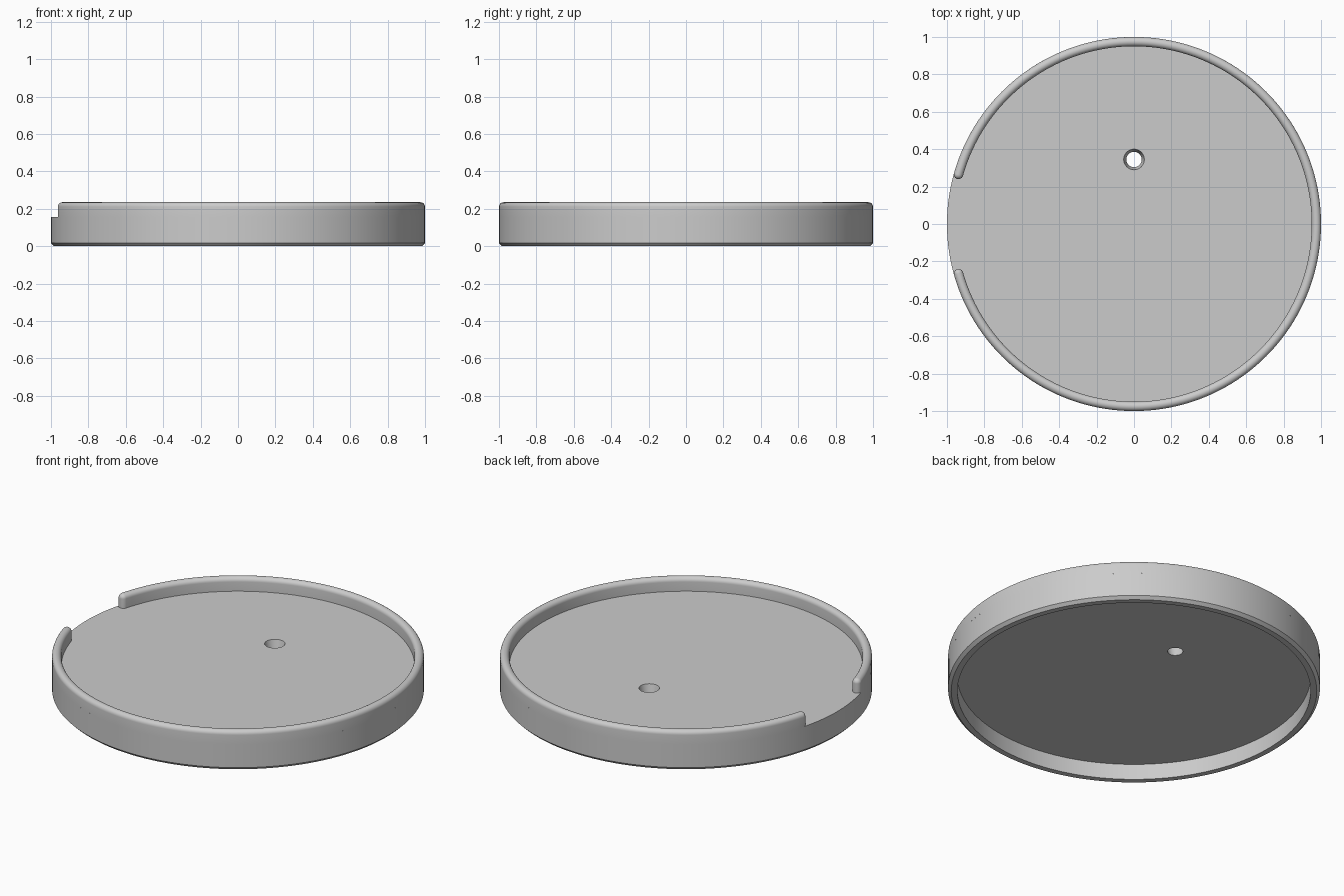
import bpy, bmesh, math

cube = bpy.data.objects.get("Cube")
if cube:
    bpy.data.objects.remove(cube, do_unlink=True)

grey = bpy.data.materials.new("light_grey")
grey.use_nodes = True
grey.diffuse_color = (0.6, 0.6, 0.6, 1)
grey.node_tree.nodes["Principled BSDF"].inputs["Base Color"].default_value = (0.6, 0.6, 0.6, 1)

FLOOR, CEILING, TOP = 0.155, 0.093, 0.235
INNER, HALF = 0.95, 0.025
MID = INNER + HALF


def finish(name, bm):
    bmesh.ops.recalc_face_normals(bm, faces=bm.faces)
    mesh = bpy.data.meshes.new(name)
    bm.to_mesh(mesh)
    bm.free()
    mesh.materials.append(grey)
    obj = bpy.data.objects.new(name, mesh)
    bpy.context.collection.objects.link(obj)
    return obj


def smooth(obj):
    bpy.ops.object.select_all(action='DESELECT')
    obj.select_set(True)
    bpy.context.view_layer.objects.active = obj
    bpy.ops.object.shade_smooth_by_angle(angle=math.radians(30))


# Dish body: floor plate with a skirt that is hollow underneath
def lathe(name, profile, steps):
    bm = bmesh.new()
    rings = []
    for r, z in profile:
        rings.append([bm.verts.new((r * math.cos(math.tau * i / steps),
                                    r * math.sin(math.tau * i / steps), z))
                      for i in range(steps)])
    for a, b in zip(rings, rings[1:]):
        for i in range(steps):
            j = (i + 1) % steps
            bm.faces.new((a[i], a[j], b[j], b[i]))
    bm.faces.new(rings[0])
    bm.faces.new(rings[-1])
    return finish(name, bm)


body = lathe("dish_body", [(1, FLOOR), (1, 0.017), (0.983, 0),
                           (INNER, 0), (INNER, CEILING)], 160)

# Tapered drain hole
bpy.ops.mesh.primitive_cone_add(vertices=40, radius1=0.0385, radius2=0.0575, depth=0.082,
                                location=(0, 0.345, (FLOOR + CEILING) / 2))
cutter = bpy.context.object
cutter.name = "hole_cutter"
cutter.data.materials.append(grey)
cutter.hide_render = True
cutter.hide_set(True)
cut = body.modifiers.new("hole", 'BOOLEAN')
cut.operation = 'DIFFERENCE'
cut.solver = 'EXACT'
cut.object = cutter
bpy.context.view_layer.objects.active = body
bpy.ops.object.modifier_apply(modifier="hole")
bpy.data.objects.remove(cutter, do_unlink=True)
smooth(body)

# Raised rim: rounded wall with rounded ends, open on the right side
gap = math.asin(0.265 / MID)
start, end = -math.pi + gap, math.pi - gap
stations = [(start + (end - start) * i / 150, HALF) for i in range(151)]
caps = [math.pi / 2 * k / 8 for k in range(1, 9)]
for t in caps:
    shift = HALF * math.sin(t) / MID
    width = max(HALF * math.cos(t), 0.0002)
    stations.insert(0, (start - shift, width))
    stations.append((end + shift, width))

bm = bmesh.new()
sections = []
for angle, w in stations:
    arc = [math.pi * k / 14 for k in range(15)]
    outline = [(w, FLOOR)]
    outline += [(w * math.cos(t), TOP - HALF + w * math.sin(t)) for t in arc]
    outline.append((-w, FLOOR))
    sections.append([bm.verts.new(((MID + d) * math.cos(angle),
                                   (MID + d) * math.sin(angle), z)) for d, z in outline])
for a, b in zip(sections, sections[1:]):
    for i in range(len(a) - 1):
        bm.faces.new((a[i], a[i + 1], b[i + 1], b[i]))
for tip in (sections[0], sections[-1]):
    bm.faces.new(tip)
smooth(finish("raised_rim", bm))
